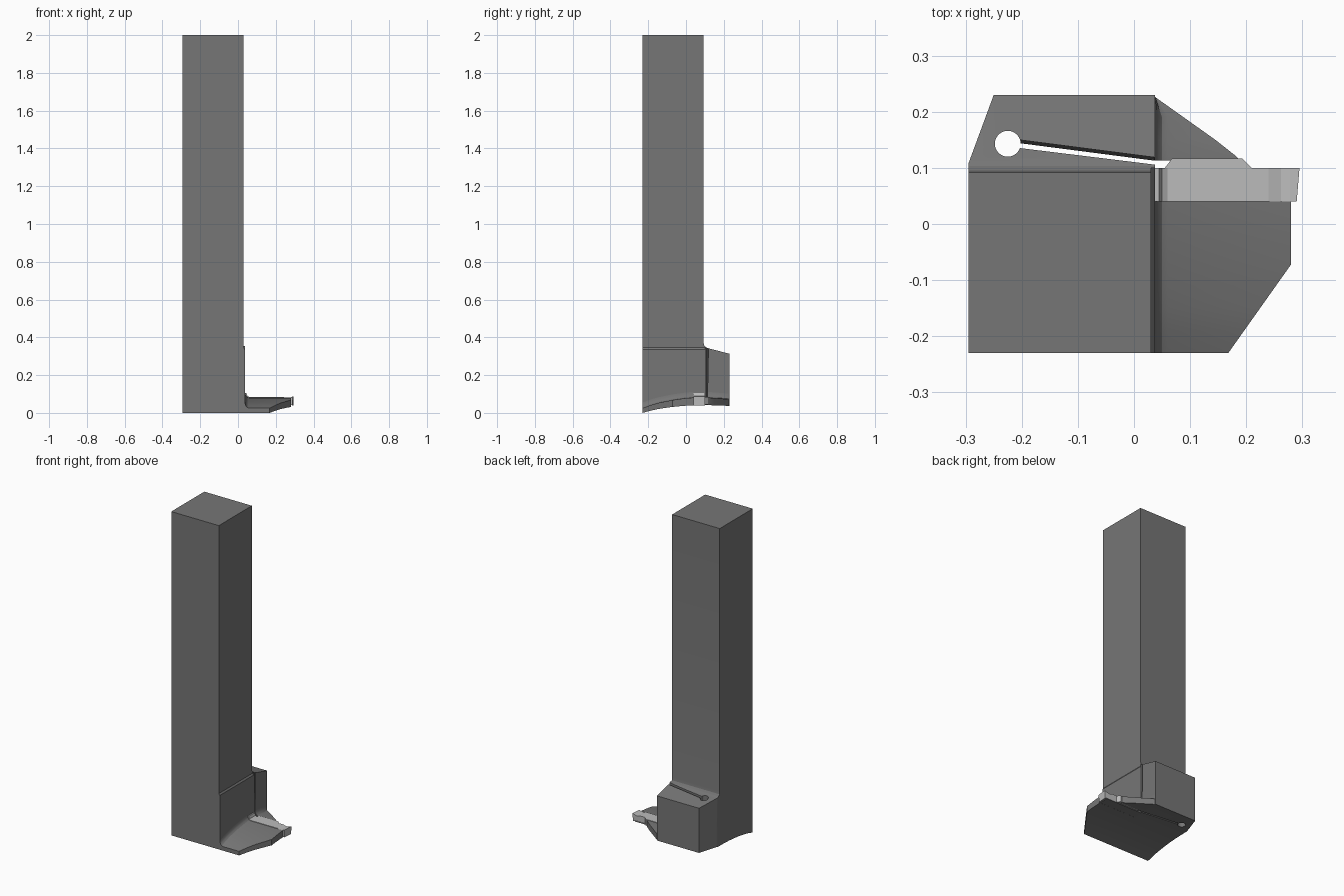
import bpy, bmesh, math
from mathutils import Vector

if "Cube" in bpy.data.objects:
    bpy.data.objects.remove(bpy.data.objects["Cube"])


def material(name, v):
    m = bpy.data.materials.new(name)
    m.diffuse_color = (v, v, v, 1)
    m.use_nodes = True
    m.node_tree.nodes["Principled BSDF"].inputs["Base Color"].default_value = m.diffuse_color
    return m


STEEL, CARBIDE = material("dark_steel", 0.18), material("light_carbide", 0.5)


def finish(name, bm, mat=STEEL):
    bmesh.ops.recalc_face_normals(bm, faces=bm.faces)
    me = bpy.data.meshes.new(name)
    bm.to_mesh(me)
    bm.free()
    ob = bpy.data.objects.new(name, me)
    bpy.context.collection.objects.link(ob)
    me.materials.append(mat)
    return ob


def loft(rings):
    """Closed solid through a list of equal-length rings."""
    bm = bmesh.new()
    rows = [[bm.verts.new(p) for p in r] for r in rings]
    n = len(rows[0])
    for a, b in zip(rows, rows[1:]):
        for i in range(n):
            j = (i + 1) % n
            bm.faces.new((a[i], a[j], b[j], b[i]))
    bm.faces.new(rows[0])
    bm.faces.new(rows[-1])
    return bm


def cut(ob, cutter):
    cutter.hide_render = True
    m = ob.modifiers.new("cut", 'BOOLEAN')
    m.operation, m.solver, m.object = 'DIFFERENCE', 'EXACT', cutter
    bpy.context.view_layer.objects.active = ob
    bpy.ops.object.modifier_apply(modifier=m.name)
    bpy.data.objects.remove(cutter)


def smooth(ob):
    bpy.ops.object.select_all(action='DESELECT')
    ob.select_set(True)
    bpy.context.view_layer.objects.active = ob
    bpy.ops.object.shade_smooth_by_angle(angle=math.radians(25))


def lerp(table, y):
    for (a, u), (b, v) in zip(table, table[1:]):
        if y <= b:
            return u + (v - u) * (y - a) / (b - a)
    return table[-1][1]


# Curved underside and curved upper face of the blade, as (y, z)
UNDER = [(-0.23, 0.0), (-0.19, 0.011), (-0.15, 0.02), (-0.1, 0.028), (-0.05, 0.034),
         (0.0, 0.038), (0.05, 0.04), (0.12, 0.041), (0.23, 0.037)]
UPPER = [(-0.23, 0.025), (-0.19, 0.04), (-0.15, 0.052), (-0.072, 0.068),
         (0.0, 0.078), (0.04, 0.081), (0.12, 0.081), (0.23, 0.072)]

# Shank and head: side profile extruded across the width
prof = UNDER + [(0.23, 0.313), (0.115, 0.343), (0.103, 0.349), (0.095, 0.36),
                (0.092, 0.378), (0.092, 2.0), (-0.23, 2.0)]
bm = loft([[(x, y, z) for y, z in prof] for x in (-0.295, 0.037)])
# sloped rear corner of the head
bmesh.ops.bisect_plane(bm, geom=bm.verts[:] + bm.edges[:] + bm.faces[:], clear_outer=True,
                       plane_co=(-0.295, 0.108, 0), plane_no=Vector((-0.122, 0.045, 0)))
bmesh.ops.holes_fill(bm, edges=[e for e in bm.edges if e.is_boundary], sides=0)
shank = finish("shank_and_head", bm)

# Step on the right side of the shank above the head
cut(shank, finish("step_cutter", loft([
    [(0.037, y, 0.335), (0.1, y, 0.335), (0.1, y, 2.1), (0.03, y, 2.1), (0.03, y, 0.345)]
    for y in (-0.3, 0.1)])))

# Tapered clamping slot and its round relief hole
cut(shank, finish("slot_cutter", loft([
    [(-0.225, 0.138, z), (0.06, 0.103, z), (0.06, 0.103 + w, z), (-0.225, 0.14 + w, z)]
    for z, w in ((-0.1, 0.004), (0.5, 0.016))])))
hole = bmesh.new()
bmesh.ops.create_cone(hole, segments=32, radius1=0.023, radius2=0.023, depth=1, cap_ends=True)
bmesh.ops.translate(hole, verts=hole.verts, vec=(-0.225, 0.143, 0.2))
cut(shank, finish("hole_cutter", hole))
smooth(shank)


def jaw(name, reach, ys):
    """Blade with a fillet against the head; reach gives its far x at each y."""
    rings = []
    for y in ys:
        x1, b, t = lerp(reach, y), lerp(UNDER, y), lerp(UPPER, y)
        sec = [(0.032, b), (x1, b), (x1, t), (0.06, t), (0.05, t + 0.003), (0.043, t + 0.01),
               (0.039, t + 0.018), (0.037, t + 0.03), (0.032, t + 0.03)]
        rings.append([(min(x, x1), y, z) for x, z in sec])
    smooth(finish(name, loft(rings)))


# Lower jaw in front of the insert, clamp jaw behind it
jaw("lower_jaw", [(-0.23, 0.168), (-0.072, 0.28), (0.1, 0.28)],
    [-0.23, -0.19, -0.15, -0.11, -0.072, -0.035, 0.0, 0.04])
jaw("clamp_jaw", [(0.11, 0.19), (0.12, 0.183), (0.15, 0.145), (0.226, 0.038)],
    [0.113, 0.12, 0.15, 0.19, 0.226])

# Insert seat under the insert
finish("insert_seat", loft([[(0.032, y, 0.04), (0.28, y, 0.04), (0.28, y, 0.05), (0.032, y, 0.05)]
                            for y in (0.04, 0.1)]))

# Cutting insert with shallow chip groove and angled cutting edge
ins = [(0.037, 0.045), (0.275, 0.045), (0.288, 0.04), (0.29, 0.087), (0.278, 0.081),
       (0.262, 0.078), (0.24, 0.084), (0.06, 0.084), (0.05, 0.09), (0.045, 0.105), (0.037, 0.105)]
finish("cutting_insert", loft([[(x + (s if x > 0.28 else 0), y, z) for x, z in ins]
                               for y, s in ((0.04, 0), (0.1, 0.005))]), CARBIDE)
# Raised locating rib along the back of the insert
rib = [(0.055, 0.1), (0.068, 0.117), (0.193, 0.117), (0.21, 0.1)]
finish("insert_rib", loft([[(x, y, z) for x, y in rib] for z in (0.045, 0.084)]), CARBIDE)
